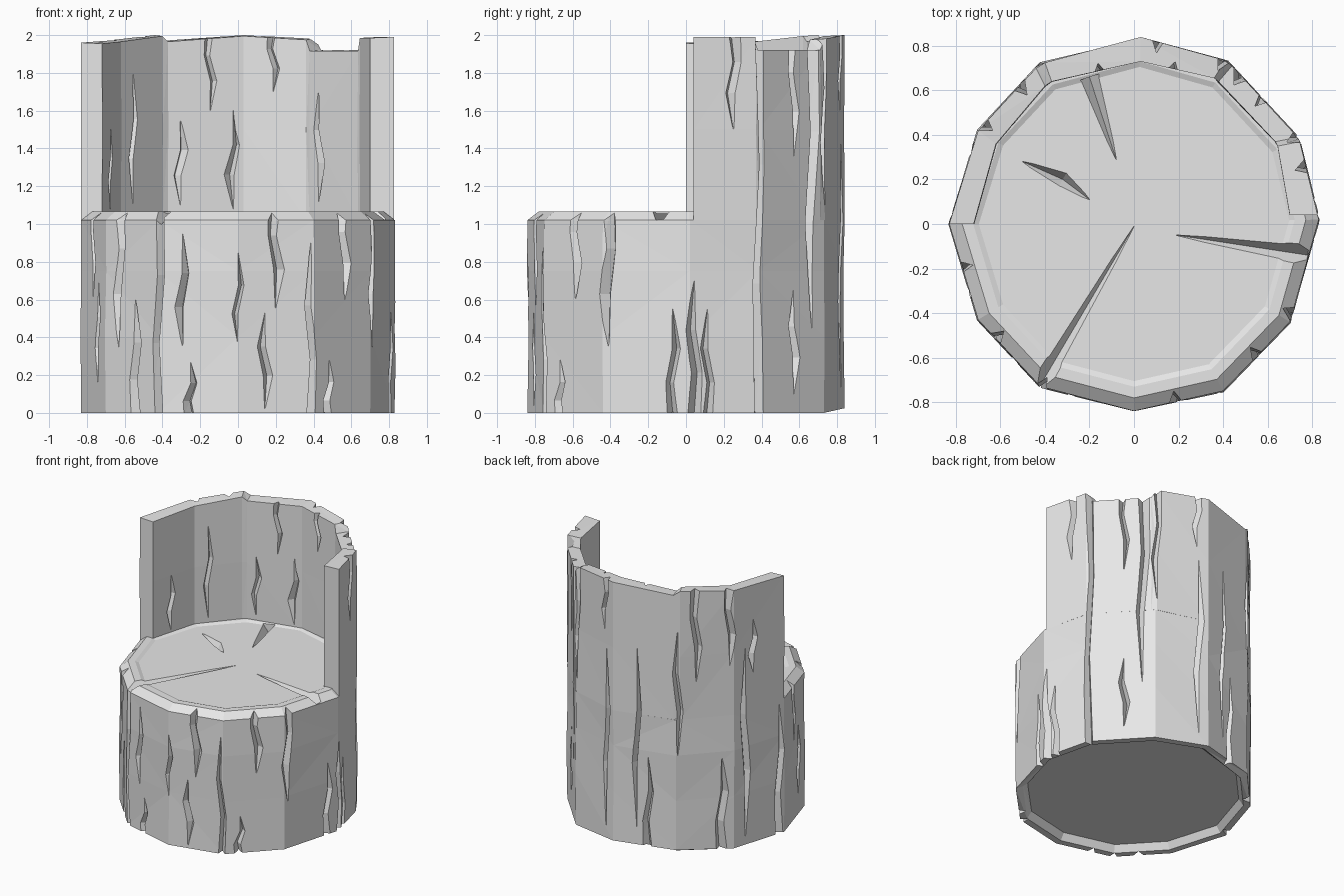
import bpy
import bmesh
import math
import random
from mathutils import Vector
from mathutils.geometry import intersect_line_line_2d

random.seed(4)
SEAT_Z, RIM_Z = 1.065, 1.02

cube = bpy.data.objects.get("Cube")
if cube:
    bpy.data.objects.remove(cube, do_unlink=True)

grey = bpy.data.materials.new("plain_grey_wood")
grey.use_nodes = True
grey.diffuse_color = (0.8, 0.8, 0.8, 1)
for node in grey.node_tree.nodes:
    if node.type == 'BSDF_PRINCIPLED':
        node.inputs["Base Color"].default_value = (0.8, 0.8, 0.8, 1)


def jitter(amount):
    return 1 + random.uniform(-amount, amount)


def bridge_loops(bm, loops):
    """Join closed loops of points into a capped solid."""
    rows = [[bm.verts.new(p) for p in loop] for loop in loops]
    for low, high in zip(rows, rows[1:]):
        for i in range(len(low)):
            j = (i + 1) % len(low)
            bm.faces.new((low[i], low[j], high[j], high[i]))
    bm.faces.new(rows[0][::-1])
    bm.faces.new(rows[-1])


def make_object(name, bm):
    bmesh.ops.triangulate(bm, faces=bm.faces[:])
    bmesh.ops.recalc_face_normals(bm, faces=bm.faces[:])
    mesh = bpy.data.meshes.new(name)
    bm.to_mesh(mesh)
    bm.free()
    mesh.materials.append(grey)
    obj = bpy.data.objects.new(name, mesh)
    bpy.context.collection.objects.link(obj)
    return obj


# Twelve-sided trunk outline, seen from above
outline = [Vector(p) for p in (
    (0.83, 0.02), (0.74, 0.385), (0.42, 0.73), (0.03, 0.84),
    (-0.42, 0.72), (-0.70, 0.42), (-0.83, 0.0), (-0.70, -0.43),
    (-0.42, -0.73), (0.0, -0.84), (0.40, -0.75), (0.70, -0.44))]

# Stump: hollowed underside, bark, bevelled rim and seat
profile = [(0.90, 0.05), (0.94, 0), (1, 0), (1, 0.4), (1, 0.75),
           (1, RIM_Z), (0.93, SEAT_Z), (0.87, SEAT_Z), (0.84, 1.055)]
loops = []
for scale, z in profile:
    loop = []
    for p in outline:
        s = scale * (jitter(0.01) if 0.1 < z < 1 else 1)
        lift = random.choice((0, 0, 0.025)) if z == 0 else 0
        loop.append((p.x * s, p.y * s, z + lift))
    loops.append(loop)
bm = bmesh.new()
bridge_loops(bm, loops)
stump = make_object("stump_seat", bm)

# Backrest: curved wall with a stepped, broken top (outer, inner, height)
stations = [
    ((0.825, 0.04), (0.70, 0.04), 1.99),
    ((0.745, 0.37), (0.645, 0.35), 1.99),
    ((0.735, 0.39), (0.635, 0.37), 1.92),
    ((0.44, 0.71), (0.38, 0.64), 1.92),
    ((0.41, 0.735), (0.36, 0.655), 1.98),
    ((0.03, 0.84), (0.03, 0.73), 2.0),
    ((-0.40, 0.725), (-0.37, 0.64), 1.97),
    ((-0.44, 0.70), (-0.40, 0.62), 2.0),
    ((-0.70, 0.42), (-0.62, 0.36), 1.97),
    ((-0.83, 0.0), (-0.72, 0.0), 1.96)]
loops = []
for outer, inner, top in stations:
    so, si = jitter(0.008), jitter(0.008)
    loops.append([
        (*outer, RIM_Z), (outer[0] * so, outer[1] * so, 1.5), (*outer, top),
        (*inner, top - 0.005), (inner[0] * si, inner[1] * si, 1.5), (*inner, RIM_Z)])
bm = bmesh.new()
bridge_loops(bm, loops)
backrest = make_object("backrest_wall", bm)
inner_line = [Vector(inner) for outer, inner, top in stations]


def surface_radius(poly, direction):
    for a, b in zip(poly, poly[1:] + poly[:1]):
        hit = intersect_line_line_2d(Vector((0, 0)), direction * 3, a, b)
        if hit and hit.length > 0.4:
            return hit.length
    return 0.82


def bark_crack(bm, poly, degrees, low, high, depth):
    """Crooked upright notch; positive depth cuts towards the middle."""
    angle = math.radians(degrees)
    direction = Vector((math.cos(angle), math.sin(angle)))
    across = Vector((-direction.y, direction.x))
    radius = surface_radius(poly, direction)
    open_low, open_high = low <= 0, high > 1.95 or high == 1.1
    low, high = (low - 0.05 if open_low else low), (high + 0.05 if open_high else high)
    width = random.uniform(0.035, 0.055)
    bend = random.choice((-1, 1)) * 0.018
    overhang = math.copysign(0.03, depth)
    shape = [(0, 1.1 if open_low else 0.06, 0), (0.35, 0.9, bend),
             (0.65, 0.8, -bend), (1, 1.1 if open_high else 0.06, 0)]
    loops = []
    for t, size, shift in shape:
        z = low + (high - low) * t
        mouth = direction * (radius + overhang) + across * shift
        tip = direction * (radius - depth * size) + across * shift
        side = across * width * size
        loops.append([(*(mouth - side), z), (*(mouth + side), z), (*tip, z)])
    bridge_loops(bm, loops)


def seat_crack(bm, points):
    """Wedge along the seat through (x, y, half width) points."""
    start, end = Vector(points[0][:2]), Vector(points[-1][:2])
    along = (end - start).normalized()
    side = Vector((-along.y, along.x))
    loops = []
    for x, y, half in points:
        p = Vector((x, y))
        loops.append([(*(p - side * half), SEAT_Z + 0.02),
                      (*(p + side * half), SEAT_Z + 0.02),
                      (*p, 1.05 - half)])
    bridge_loops(bm, loops)


# Bark cracks: angle, bottom, top
bark = [
    # front
    (-165, 0.6, 1.1), (-158, 0.15, 0.7), (-141, 0.35, 1.1), (-132, 0, 0.6),
    (-120, 0, 1.1), (-111, 0.35, 0.95), (-108, 0, 0.27), (-90, 0.35, 0.85),
    (-80, 0.02, 0.53), (-76, 0.55, 1.1), (-63, 0, 0.9), (-54, 0, 0.28),
    (-46, 0.6, 1.1), (-30, 0.35, 1.1),
    # right side and back
    (-5, 0, 0.55), (3, 0, 0.7), (8, 0, 0.55), (18, 1.5, 2), (28, 0, 2),
    (45, 0.1, 0.65), (45, 1.35, 2), (54, 0.45, 2), (61, 1.1, 2),
    (83, 0.1, 1.5), (82, 1.6, 2), (100, 0.15, 1.55), (106, 0, 0.7),
    (121, 0.75, 1.7), (130, 1.3, 2), (143, 0, 0.7), (147, 1.4, 2),
    (156, 0.05, 1.5), (161, 1.3, 1.7), (177, 0, 1)]
inside = [(167, 1.08, 1.5), (142, 1.1, 1.8), (115, 1.1, 1.55), (92, 1.08, 1.6),
          (102, 1.6, 2), (75, 1.7, 2), (54, 1.12, 1.7)]

bm = bmesh.new()
for degrees, low, high in bark:
    bark_crack(bm, outline, degrees, low, high, 0.05)
for degrees, low, high in inside:
    bark_crack(bm, inner_line, degrees, low, high, -0.035)
seat_crack(bm, [(0, -0.01, 0.003), (-0.43, -0.74, 0.055)])
seat_crack(bm, [(0.19, -0.05, 0.003), (0.78, -0.14, 0.06)])
seat_crack(bm, [(-0.08, 0.29, 0.003), (-0.2, 0.66, 0.06)])
seat_crack(bm, [(-0.5, 0.28, 0.003), (-0.32, 0.2, 0.05), (-0.2, 0.11, 0.003)])
cutter = make_object("crack_cutter", bm)
cutter.hide_render = True

# Carve the cracks, then drop the cutter
for obj in (stump, backrest):
    mod = obj.modifiers.new("cracks", 'BOOLEAN')
    mod.operation = 'DIFFERENCE'
    mod.solver = 'EXACT'
    mod.use_self = True
    mod.object = cutter
    bpy.context.view_layer.objects.active = obj
    bpy.ops.object.modifier_apply(modifier=mod.name)
bpy.data.objects.remove(cutter, do_unlink=True)
